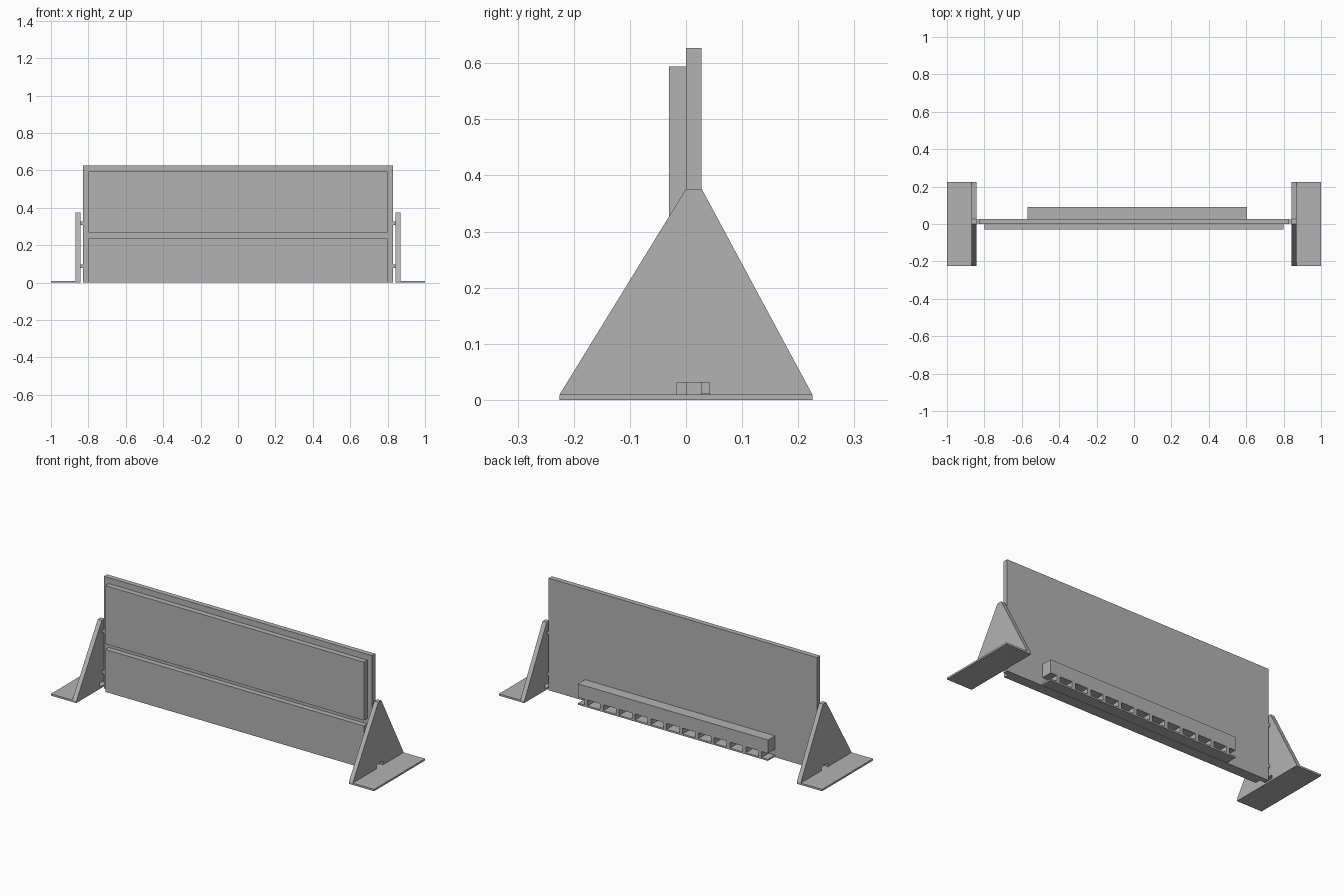
import bpy, bmesh

if "Cube" in bpy.data.objects:
    bpy.data.objects.remove(bpy.data.objects["Cube"])

grey = bpy.data.materials.new("plain_grey")
grey.diffuse_color = (0.45, 0.45, 0.45, 1)
grey.use_nodes = True
grey.node_tree.nodes["Principled BSDF"].inputs["Base Color"].default_value = grey.diffuse_color


def finish(name, bm):
    bmesh.ops.recalc_face_normals(bm, faces=bm.faces)
    mesh = bpy.data.meshes.new(name)
    bm.to_mesh(mesh)
    bm.free()
    mesh.materials.append(grey)
    obj = bpy.data.objects.new(name, mesh)
    bpy.context.collection.objects.link(obj)
    return obj


def extrude_x(name, profile, x0, x1):
    """Extrude a (y, z) profile along x."""
    bm = bmesh.new()
    face = bm.faces.new([bm.verts.new((x0, y, z)) for y, z in profile])
    out = bmesh.ops.extrude_face_region(bm, geom=[face])
    verts = [v for v in out["geom"] if isinstance(v, bmesh.types.BMVert)]
    bmesh.ops.translate(bm, verts=verts, vec=(x1 - x0, 0, 0))
    return finish(name, bm)


def box(name, x0, x1, y0, y1, z0, z1):
    return extrude_x(name, [(y0, z0), (y1, z0), (y1, z1), (y0, z1)], x0, x1)


# Upright board with two front panels and a groove between them
T = 0.028
box("back_board", -0.83, 0.83, 0, T, 0, 0.627)
box("lower_panel", -0.8, 0.8, -0.03, 0, 0, 0.237)
box("upper_panel", -0.8, 0.8, -0.03, 0, 0.268, 0.594)

# End supports: notched gusset, foot plate and two spacer pins
gusset = [(-0.225, 0.01), (-0.016, 0.01), (-0.016, 0.031), (0.042, 0.031),
          (0.042, 0.01), (0.225, 0.01), (T, 0.376), (0, 0.376)]
for side, s in (("left", -1), ("right", 1)):
    extrude_x(side + "_gusset", gusset, s * 0.843, s * 0.868)
    box(side + "_foot", s * 0.843, s * 1.0, -0.225, 0.225, 0, 0.01)
    for i, z in enumerate((0.087, 0.317)):
        box(f"{side}_spacer_{i}", s * 0.83, s * 0.843, 0.004, 0.024,
            z - 0.009, z + 0.009)

# Rear rail: beam over a thin tray, with dividers making open cells
X0, X1, Y1 = -0.57, 0.605, 0.09
box("rear_beam", X0, X1, T, Y1, 0.045, 0.12)
box("rear_tray", X0, X1, T, Y1, 0.003, 0.012)
cells = 12
pitch = (X1 - X0) / cells
for i in range(cells):
    x = X0 + (i + 0.5) * pitch
    box(f"rear_divider_{i}", x - 0.01, x + 0.01, T, Y1, 0.012, 0.045)
